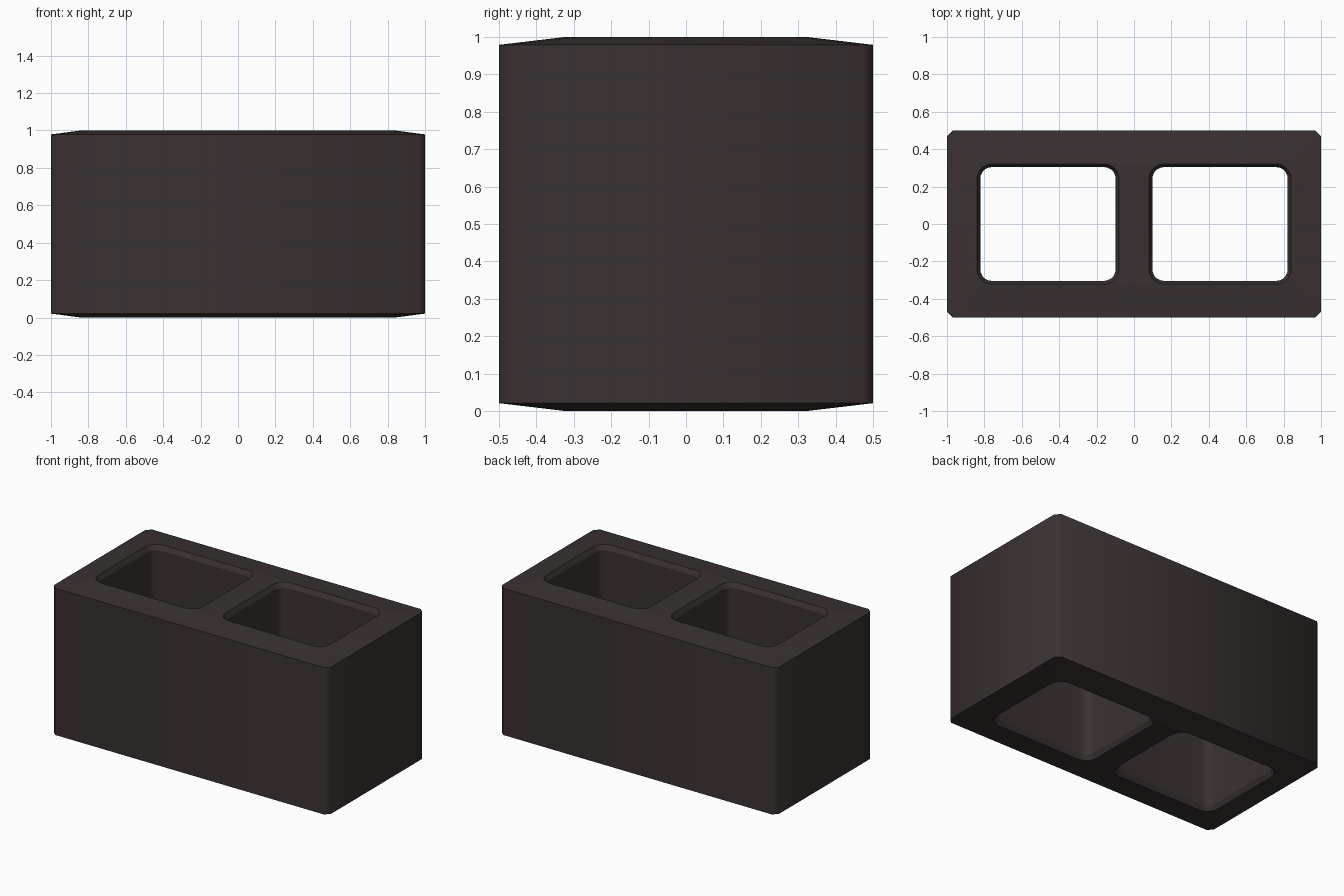
import bpy, bmesh, math

if "Cube" in bpy.data.objects:
    bpy.data.objects.remove(bpy.data.objects["Cube"])

# Single dark brown-grey material
mat = bpy.data.materials.new("dark brown grey")
mat.diffuse_color = (0.043, 0.031, 0.031, 1)
mat.use_nodes = True
mat.node_tree.nodes["Principled BSDF"].inputs["Base Color"].default_value = mat.diffuse_color


def rounded_rect(x0, x1, y0, y1, r, seg):
    """Counter-clockwise rounded rectangle outline."""
    pts = []
    corners = [(x1 - r, y1 - r), (x0 + r, y1 - r), (x0 + r, y0 + r), (x1 - r, y0 + r)]
    for k, (cx, cy) in enumerate(corners):
        for i in range(seg + 1):
            a = math.pi / 2 * (k + i / seg)
            pts.append((cx + r * math.cos(a), cy + r * math.sin(a)))
    return pts


bm = bmesh.new()


def ring(pts, z):
    return [bm.verts.new((x, y, z)) for x, y in pts]


def loop_edges(vs):
    es = []
    for a, b in zip(vs, vs[1:] + vs[:1]):
        es.append(bm.edges.get((a, b)) or bm.edges.new((a, b)))
    return es


def bridge(low, high):
    n = len(low)
    for i in range(n):
        j = (i + 1) % n
        bm.faces.new((low[i], low[j], high[j], high[i]))


sharp = []
tops, bottoms = [], []
EDGE_Z, LIP_Z = 0.021, 0.03

# Outer walls with narrow chamfered corners
outer = rounded_rect(-1, 1, -0.5, 0.5, 0.03, 1)
low, high = ring(outer, 0), ring(outer, 1)
bridge(low, high)
bottoms.append(low)
tops.append(high)

# Two through holes with a sloped lip at each end
for x0, x1 in ((-0.84, -0.08), (0.08, 0.84)):
    lip = rounded_rect(x0, x1, -0.322, 0.322, 0.08, 5)
    core = rounded_rect(x0 + 0.018, x1 - 0.018, -0.304, 0.304, 0.062, 5)
    rings = [ring(lip, 0), ring(core, LIP_Z), ring(core, 1 - LIP_Z), ring(lip, 1)]
    for a, b in zip(rings, rings[1:]):
        bridge(a, b)
    bottoms.append(rings[0])
    tops.append(rings[3])
    sharp += rings[1:3]

# Top and bottom caps, filled flat around the holes
for loops in (tops, bottoms):
    edges = [e for vs in loops for e in loop_edges(vs)]
    bmesh.ops.triangle_fill(bm, edges=edges, use_beauty=True, normal=(0, 0, 1))
    sharp += loops

# Lower the outer rim so the caps crown gently towards the holes
for v in tops[0]:
    v.co.z = 1 - EDGE_Z
for v in bottoms[0]:
    v.co.z = EDGE_Z

# Smooth shading with crisp rims
bmesh.ops.recalc_face_normals(bm, faces=bm.faces[:])
for f in bm.faces:
    f.smooth = True
for vs in sharp:
    for e in loop_edges(vs):
        e.smooth = False

mesh = bpy.data.meshes.new("hollow_block")
bm.to_mesh(mesh)
bm.free()
mesh.materials.append(mat)
block = bpy.data.objects.new("hollow_block", mesh)
bpy.context.collection.objects.link(block)
